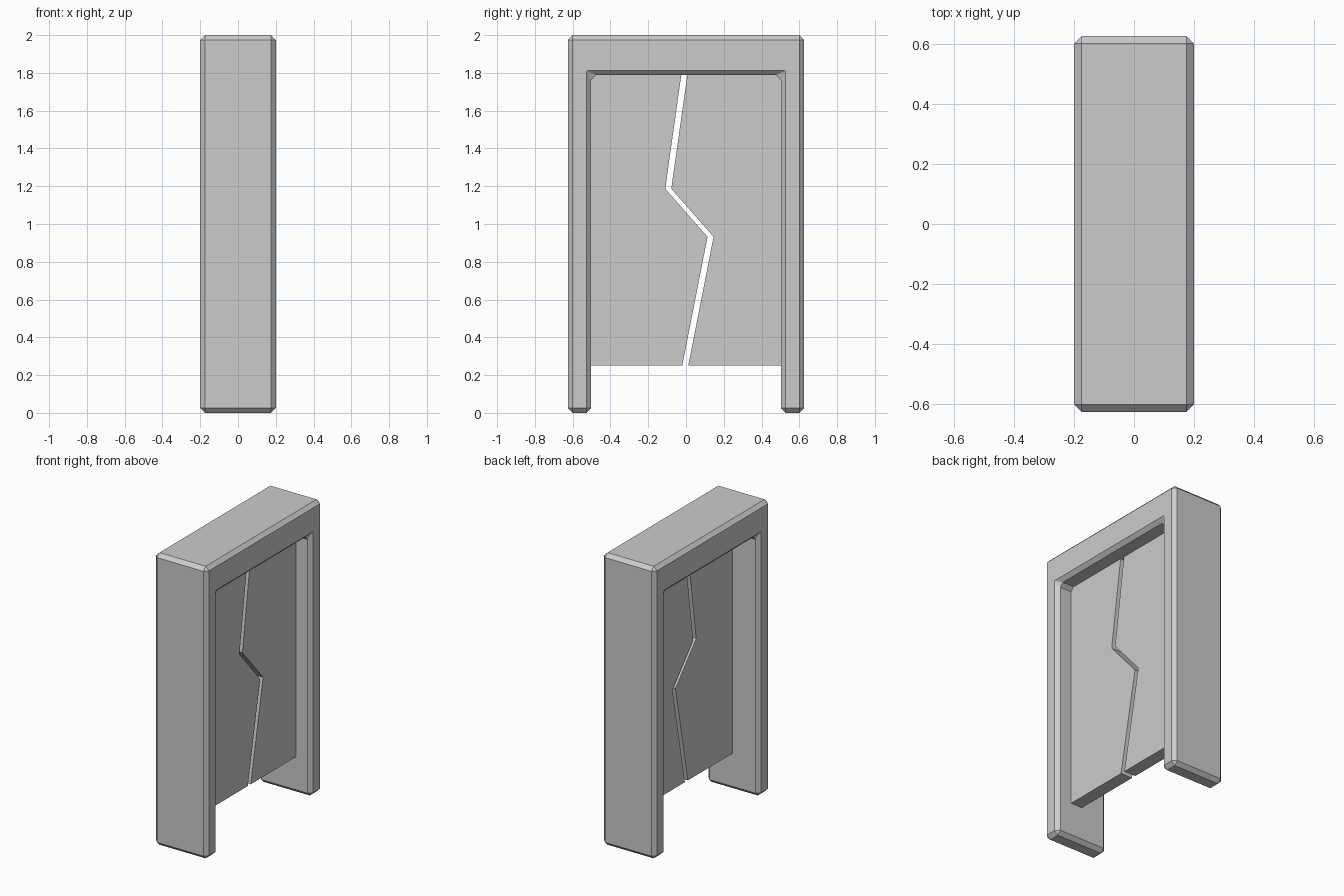
import bpy

if "Cube" in bpy.data.objects:
    bpy.data.objects.remove(bpy.data.objects["Cube"])


def prism(name, profile, x0, x1):
    """Extrude a counter-clockwise (y, z) outline along x."""
    n = len(profile)
    verts = [(x, y, z) for x in (x0, x1) for y, z in profile]
    faces = [tuple(reversed(range(n))), tuple(range(n, 2 * n))]
    for i in range(n):
        j = (i + 1) % n
        faces.append((i, j, n + j, n + i))
    mesh = bpy.data.meshes.new(name)
    mesh.from_pydata(verts, [], faces)
    mesh.update()
    obj = bpy.data.objects.new(name, mesh)
    bpy.context.collection.objects.link(obj)
    return obj


W, T, H = 0.625, 0.502, 2.0      # outer half width, opening half width, height
TOP, BOTTOM = 1.788, 0.25        # opening top, door bottom

# Door frame: an upside-down U with chamfered edges
frame = prism("door_frame", [(-W, 0), (-T, 0), (-T, TOP), (T, TOP),
                             (T, 0), (W, 0), (W, H), (-W, H)], -0.2, 0.2)
bevel = frame.modifiers.new("chamfer", 'BEVEL')
bevel.width = 0.025
bevel.segments = 1
bevel.limit_method = 'ANGLE'

# Two door panels separated by a zigzag gap
GAP = 0.032
zigzag = [(-0.025, TOP), (-0.11, 1.187), (0.114, 0.932), (-0.02, BOTTOM)]
prism("left_door_panel",
      [(-T, BOTTOM)] + zigzag[::-1] + [(-T, TOP)], 0.0, 0.088)
prism("right_door_panel",
      [(y + GAP, z) for y, z in zigzag] + [(T, BOTTOM), (T, TOP)], 0.0, 0.088)
